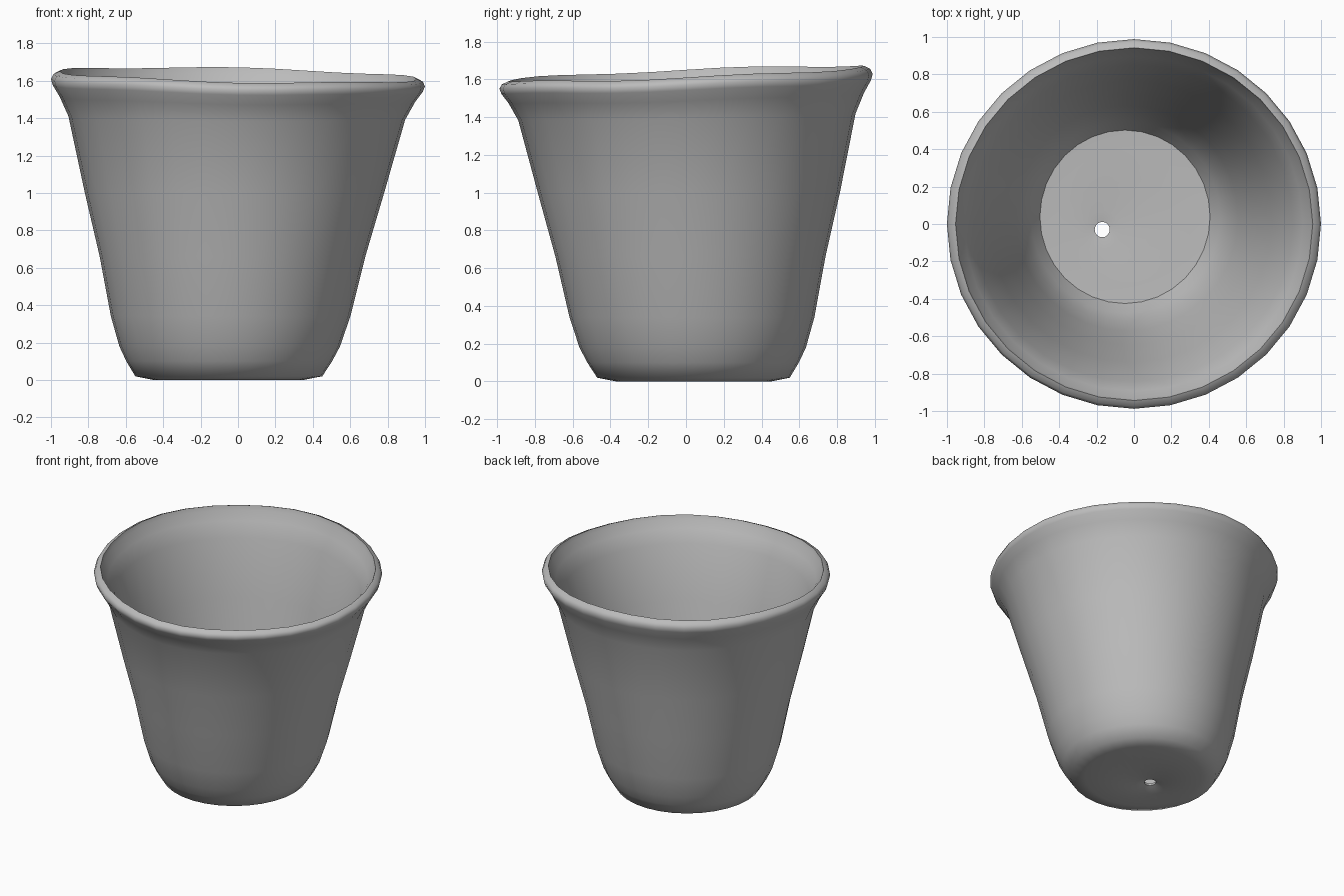
import bpy
import bmesh
from math import sin, cos, tau
from mathutils import Vector

cube = bpy.data.objects.get("Cube")
if cube:
    bpy.data.objects.remove(cube, do_unlink=True)

SEGMENTS = 32
HEIGHT = 1.6
WALL = Vector((-0.045, 0.04))  # step from the outer skin to the inner skin
HOLE_CENTRE = Vector((-0.17, -0.03))
HOLE_RADIUS = 0.04

# Outer silhouette as (radius, height), from the foot to the widest part of the rim
OUTLINE = [(0.5, 0.02), (0.55, 0.1), (0.59, 0.18), (0.64, 0.34), (0.71, 0.66),
           (0.8, 1), (0.9, 1.4), (0.95, 1.5), (0.99, 1.56), (1, 1.59)]


def make_material(name, grey):
    material = bpy.data.materials.new(name)
    material.use_nodes = True
    colour = (grey, grey, grey, 1)
    material.diffuse_color = colour
    shader = material.node_tree.nodes["Principled BSDF"]
    shader.inputs["Base Color"].default_value = colour
    return material


def drifting_centre(height):
    """The foot stands slightly off the middle of the rim."""
    return Vector((-0.05, 0.04)) * (1 - height / HEIGHT)


def add_ring(bm, centre, radius, height):
    """Add one slightly oval ring, leaning and rippling near the rim."""
    depth = radius * (1.02 - 0.02 * height)
    lean = max(0, (height - 1.2) / (HEIGHT - 1.2))
    ring = []
    for i in range(SEGMENTS):
        angle = tau * i / SEGMENTS
        x = centre.x + radius * cos(angle)
        y = centre.y + depth * sin(angle)
        lift = lean * (0.036 * y - 0.02 * x + 0.005 * sin(5 * angle))
        ring.append(bm.verts.new((x, y, height + lift)))
    return ring


def add_wall(bm, points):
    """Add the rings of one skin of the pot."""
    return [add_ring(bm, drifting_centre(height), radius, height)
            for radius, height in points]


def add_hole(bm, edge_height, skirt_height):
    """Add the drain hole edge and the dimple around it."""
    return [add_ring(bm, HOLE_CENTRE, HOLE_RADIUS, edge_height),
            add_ring(bm, HOLE_CENTRE, HOLE_RADIUS * 2.5, skirt_height)]


def bridge(bm, lower, upper):
    """Skin the gap between two rings."""
    for i in range(SEGMENTS):
        j = (i + 1) % SEGMENTS
        bm.faces.new((lower[i], lower[j], upper[j], upper[i]))


outer = [Vector(point) for point in OUTLINE]
inner = [point + WALL for point in reversed(outer)]
underside_edge = Vector((0.4, 0))
floor_edge = Vector((0.36, 0.055))
lip = (outer[-1] + inner[0]) / 2 + Vector((0.01, 0.005))

# Pot: underside, outer wall, rounded lip, inner wall and floor, back to the hole
bm = bmesh.new()
rings = add_hole(bm, 0.03, 0.01)
rings += add_wall(bm, [underside_edge, *outer, lip, *inner, floor_edge])
rings += reversed(add_hole(bm, 0.045, 0.053))
for lower, upper in zip(rings, rings[1:] + rings[:1]):
    bridge(bm, lower, upper)
bmesh.ops.recalc_face_normals(bm, faces=bm.faces)

mesh = bpy.data.meshes.new("flower_pot")
bm.to_mesh(mesh)
bm.free()
mesh.materials.append(make_material("grey clay", 0.5))

pot = bpy.data.objects.new("flower_pot", mesh)
bpy.context.collection.objects.link(pot)
bpy.ops.object.select_all(action="DESELECT")
pot.select_set(True)
bpy.context.view_layer.objects.active = pot
bpy.ops.object.shade_smooth_by_angle(angle=0.9)
